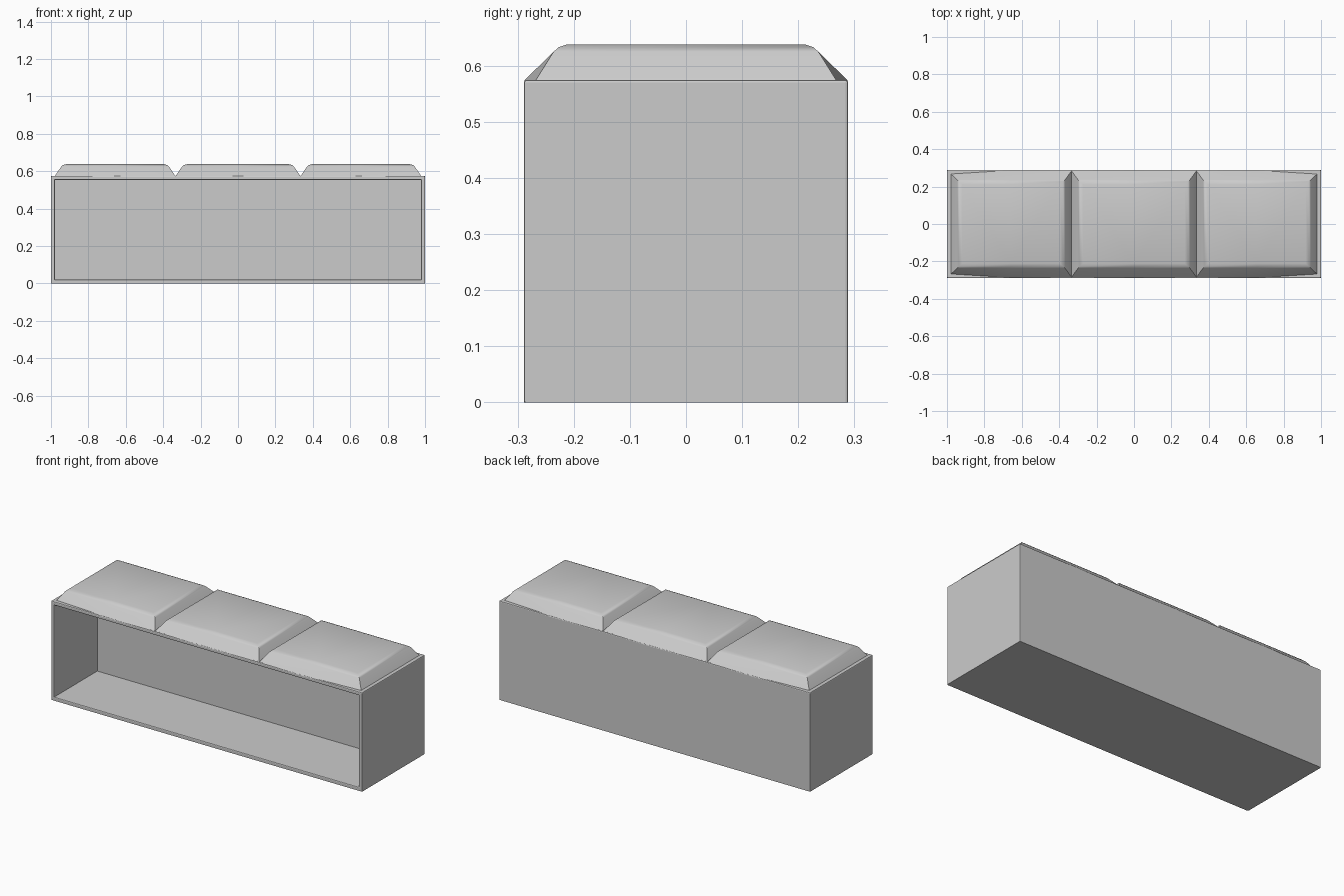
import bpy, bmesh
from mathutils import Vector

if "Cube" in bpy.data.objects:
    bpy.data.objects.remove(bpy.data.objects["Cube"])

W, D, H = 1.0, 0.289, 0.575     # half width, half depth, cabinet height


def finish(name, bm):
    bmesh.ops.recalc_face_normals(bm, faces=bm.faces)
    me = bpy.data.meshes.new(name)
    bm.to_mesh(me)
    bm.free()
    ob = bpy.data.objects.new(name, me)
    bpy.context.collection.objects.link(ob)
    return ob


# Cabinet: box with an open recess in the front and softened edges
bm = bmesh.new()
bmesh.ops.create_cube(bm, size=1)
for v in bm.verts:
    v.co = Vector((v.co.x * 2 * W, v.co.y * 2 * D, (v.co.z + 0.5) * H))
front = min(bm.faces, key=lambda f: f.calc_center_median().y)
bmesh.ops.inset_region(bm, faces=[front], thickness=0.03)
rim = list(front.edges)
out = bmesh.ops.extrude_discrete_faces(bm, faces=[front])
bmesh.ops.translate(bm, verts=out["faces"][0].verts, vec=(0, 0.395, 0))


def is_outer(e):
    a, b = (v.co for v in e.verts)
    corner = all(abs(abs(p.x) - W) < 1e-4 and abs(abs(p.y) - D) < 1e-4 for p in (a, b))
    return corner and max(a.z, b.z) > H - 1e-4


edges = [e for e in bm.edges if is_outer(e)]
edges += [e for e in bm.edges if e not in edges and e.is_valid
          and all(abs(v.co.y + D) < 1e-4 and 0.02 < v.co.z < H - 0.02 for v in e.verts)]
bmesh.ops.bevel(bm, geom=edges, offset=0.005, segments=2, profile=0.5, affect='EDGES')
finish("cabinet", bm)


# Seat cushions: stacked rings, with the bench's outer ends pulled in at the base
def cushion(name, x0, x1, y0, y1):
    """y0 and y1 are the base half depths at the left and right ends."""
    bm = bmesh.new()
    xm, ym = (x0 + x1) / 2, 0.288
    rings = []
    for dx, dy, z in [(0, 0, 0.56), (0, 0, 0.574), (0.035, 0.052, 0.625),
                      (0.044, 0.061, 0.633), (0.062, 0.076, 0.638)]:
        ya, yb = (y0, y1) if dy == 0 else (ym - dy, ym - dy)
        pts = [(x0 + dx, -ya), (xm, dy - ym), (x1 - dx, -yb),
               (x1 - dx, yb), (xm, ym - dy), (x0 + dx, ya)]
        rings.append([bm.verts.new((x, y, z)) for x, y in pts])
    for lo, hi in zip(rings, rings[1:]):
        for i in range(6):
            j = (i + 1) % 6
            bm.faces.new((lo[i], lo[j], hi[j], hi[i]))
    bm.faces.new(rings[-1])
    bm.faces.new(rings[0][::-1])
    ob = finish(name, bm)
    bpy.ops.object.select_all(action='DESELECT')
    ob.select_set(True)
    bpy.context.view_layer.objects.active = ob
    bpy.ops.object.shade_smooth_by_angle(angle=0.6)


cushion("cushion_left", -0.98, -0.334, 0.268, 0.284)
cushion("cushion_middle", -0.334, 0.334, 0.284, 0.284)
cushion("cushion_right", 0.334, 0.98, 0.284, 0.268)
